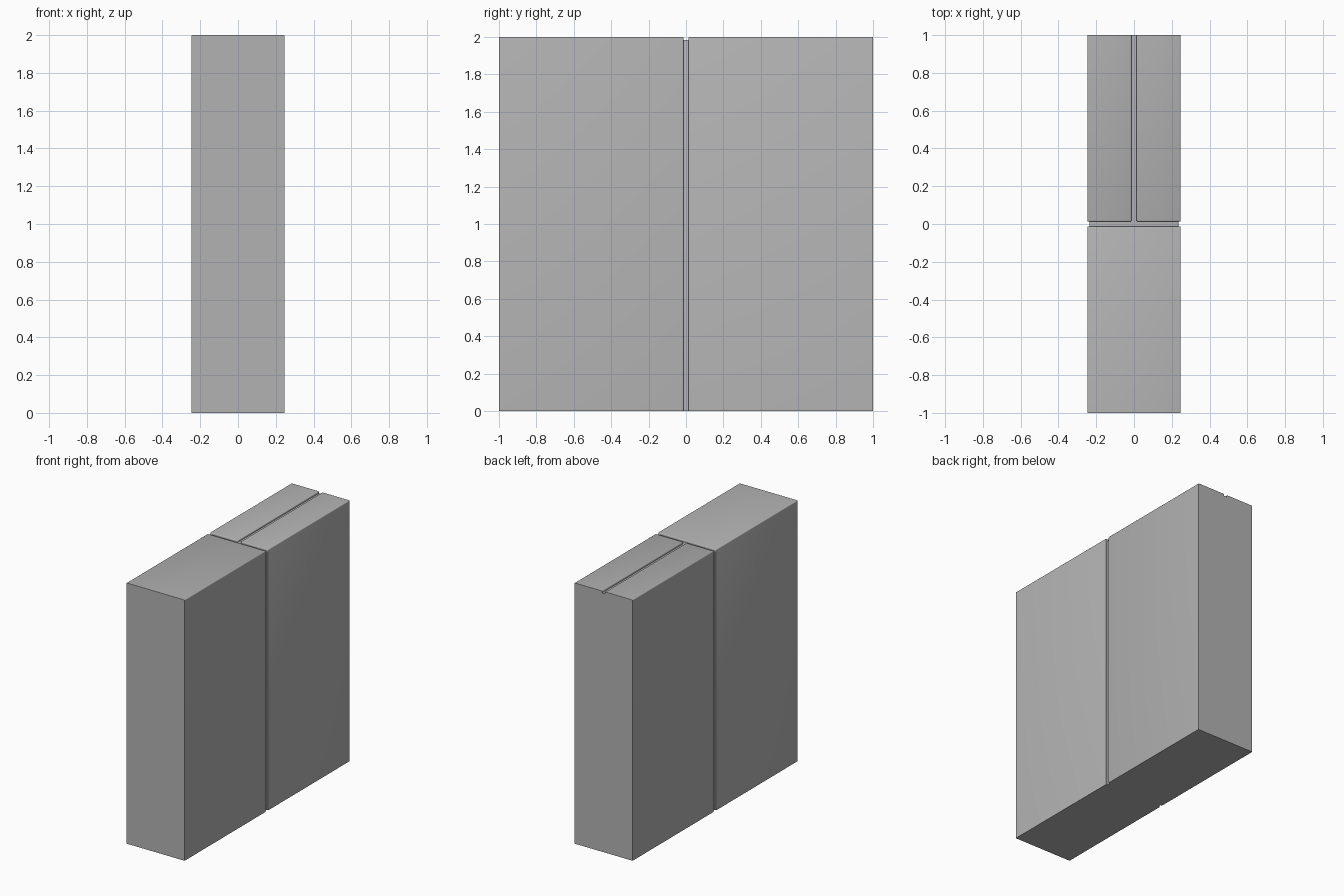
import bpy, bmesh, math

if "Cube" in bpy.data.objects:
    bpy.data.objects.remove(bpy.data.objects["Cube"])

HALF_W, HEIGHT, HALF_L = 0.247, 2.0, 1.0
GAP = 0.013     # half width of the joints
DEPTH = 0.015   # depth of the joints
BEVEL = 0.006   # rounding of the block edges
ARC = [math.radians(a) for a in (0, 30, 60, 90)]


def section(inset, notched):
    """Wall cross-section (x, z): rounded top corners, optional joint along the top."""
    w, top, floor = HALF_W - 0.8 * inset, HEIGHT - inset, HEIGHT - DEPTH
    right = [(w, 0.0)]
    right += [(w - BEVEL * (1 - math.cos(a)), top - BEVEL * (1 - math.sin(a))) for a in ARC]
    # rounded lip, then wall of the top joint
    g = GAP + inset
    lip = [(g + BEVEL * (1 - math.sin(a)), top - BEVEL * (1 - math.cos(a))) for a in ARC]
    lip.append((g, floor))
    right += [(x, max(z, floor) if notched else top) for x, z in lip]
    return right + [(-x, z) for x, z in reversed(right)]


# stations along y: front block, recessed joint, back pair of blocks
lip = [(GAP + BEVEL * (1 - math.sin(a)), BEVEL * (1 - math.cos(a))) for a in ARC]
half = [(HALF_L, 0.0)] + lip + [(GAP, DEPTH)]
stations = [(-y, i, False) for y, i in half] + [(y, i, True) for y, i in reversed(half)]

bm = bmesh.new()
rings = [[bm.verts.new((x, y, z)) for x, z in section(i, n)] for y, i, n in stations]
count = len(rings[0])
for a, b in zip(rings, rings[1:]):
    for k in range(count):
        m = (k + 1) % count
        bm.faces.new((a[k], a[m], b[m], b[k]))
bm.faces.new(rings[0])
bm.faces.new(rings[-1])
bmesh.ops.remove_doubles(bm, verts=bm.verts, dist=1e-5)
bmesh.ops.dissolve_degenerate(bm, edges=bm.edges, dist=1e-5)
bmesh.ops.recalc_face_normals(bm, faces=bm.faces)

mesh = bpy.data.meshes.new("block_wall")
bm.to_mesh(mesh)
bm.free()
wall = bpy.data.objects.new("block_wall", mesh)
bpy.context.collection.objects.link(wall)

# dark grey stone
stone = bpy.data.materials.new("dark_stone")
stone.diffuse_color = (0.45, 0.45, 0.45, 1.0)
stone.use_nodes = True
stone.node_tree.nodes["Principled BSDF"].inputs["Base Color"].default_value = stone.diffuse_color
mesh.materials.append(stone)

bpy.context.view_layer.objects.active = wall
wall.select_set(True)
bpy.ops.object.shade_smooth_by_angle(angle=math.radians(60))
